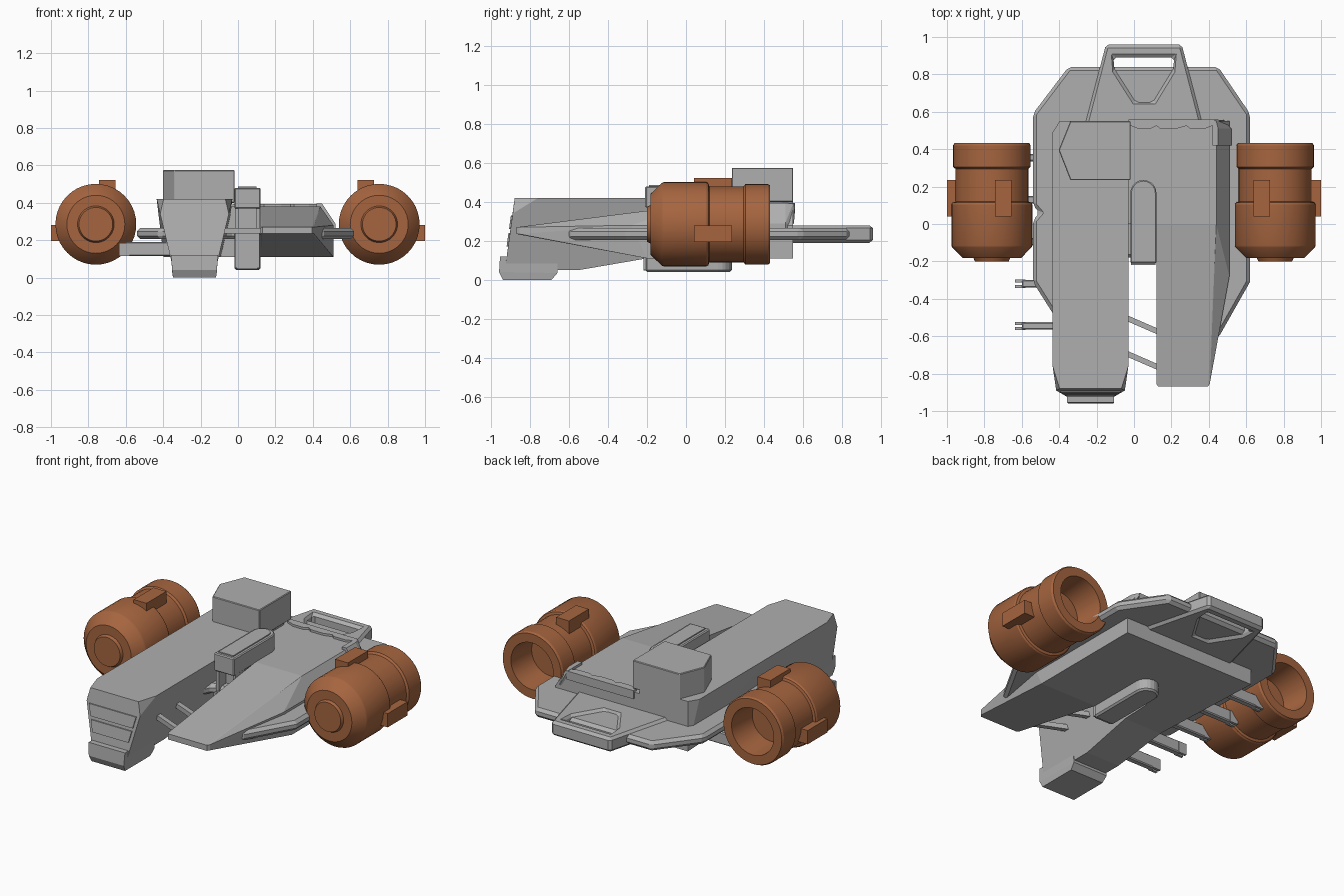
import bpy, bmesh, math
from mathutils import Vector

if "Cube" in bpy.data.objects:
    bpy.data.objects.remove(bpy.data.objects["Cube"])


def material(name, rgb):
    m = bpy.data.materials.new(name)
    m.diffuse_color = (*rgb, 1)
    m.use_nodes = True
    m.node_tree.nodes["Principled BSDF"].inputs["Base Color"].default_value = m.diffuse_color
    return m


GREY = material("hull grey", (0.43, 0.43, 0.43))
COPPER = material("engine copper", (0.38, 0.13, 0.05))


def finish(name, bm, mat, bevel=0.0):
    bmesh.ops.recalc_face_normals(bm, faces=bm.faces)
    me = bpy.data.meshes.new(name)
    bm.to_mesh(me)
    bm.free()
    me.materials.append(mat)
    ob = bpy.data.objects.new(name, me)
    bpy.context.collection.objects.link(ob)
    if bevel:
        b = ob.modifiers.new("edge", "BEVEL")
        b.width = bevel
        b.segments = 1
        b.limit_method = "ANGLE"
    return ob


def hull(name, pts, mat=GREY, bevel=0.0):
    bm = bmesh.new()
    for p in pts:
        bm.verts.new(p)
    r = bmesh.ops.convex_hull(bm, input=bm.verts[:])
    junk = [g for g in r["geom_interior"] + r["geom_unused"] if isinstance(g, bmesh.types.BMVert)]
    bmesh.ops.delete(bm, geom=list(set(junk)), context="VERTS")
    bmesh.ops.dissolve_limit(bm, angle_limit=0.02, verts=bm.verts[:], edges=bm.edges[:])
    return finish(name, bm, mat, bevel)


def box(name, x, y, z, mat=GREY, bevel=0.0):
    return hull(name, [(a, b, c) for a in x for b in y for c in z], mat, bevel)


def prism(name, outline, z0, z1, bevel=0.0):
    bm = bmesh.new()
    f = bm.faces.new([bm.verts.new((x, y, z0)) for x, y in outline])
    g = bmesh.ops.extrude_face_region(bm, geom=[f])
    top = [v for v in g["geom"] if isinstance(v, bmesh.types.BMVert)]
    bmesh.ops.translate(bm, verts=top, vec=(0, 0, z1 - z0))
    return finish(name, bm, GREY, bevel)


# Fuselage: tapered sections, split where the belly changes slope
CX = -0.2325


def side(z):
    return 0.115 + 0.0875 * (z - 0.05) / 0.37


def section(y, zs):
    return [(CX + s * side(z), y, z) for s in (-1, 1) for z in zs]


nose = [(CX + s * 0.2025, -0.76, 0.42) for s in (-1, 1)]
nose += [(CX + s * 0.165, -0.88, 0.42) for s in (-1, 1)]
nose += section(-0.89, [0.34]) + section(-0.93, [0.05]) + section(-0.55, [0.05])
nose += section(-0.2, [0.11, 0.42])
hull("fuselage_front", nose)
rear = section(-0.2, [0.11, 0.42]) + section(0.49, [0.11, 0.42])
rear += [(CX + s * 0.165, 0.55, z) for s in (-1, 1) for z in (0.11, 0.42)]
hull("fuselage_rear", rear)

# Chin block and nose panels
hull("chin", [(CX + s * w, y, z) for s in (-1, 1) for w, y, z in (
    (0.115, -0.94, 0.0), (0.12, -0.96, 0.04), (0.125, -0.955, 0.12),
    (0.115, -0.69, 0.0), (0.12, -0.66, 0.035), (0.125, -0.66, 0.12))])
for i, z in enumerate((0.17, 0.26)):
    yf = -0.93 + (z - 0.05) * 0.138
    hull(f"nose_panel_{i}", [(CX + s * (side(z + h) - 0.02), yf + h * 0.138 + d, z + h)
                             for s in (-1, 1) for h in (0, 0.07) for d in (-0.008, 0.01)])

# Cabin on the rear of the fuselage
prism("cabin", [(-0.34, 0.235), (-0.018, 0.235), (-0.018, 0.55), (-0.34, 0.55), (-0.403, 0.395)],
      0.40, 0.575, 0.004)

# Right hull: rear block with sloped shoulder, and forward prong
hull("right_block", [(x, y, z) for y in (0.0, 0.55) for x, z in (
    (-0.15, 0.11), (0.51, 0.11), (0.51, 0.28), (0.44, 0.38), (-0.15, 0.38))])
tip = [(x, y, z) for x, y in ((0.13, -0.87), (0.395, -0.87), (0.12, -0.855), (0.405, -0.855))
       for z in (0.235, 0.27)]
root = [(0.12, 0, 0.38), (0.44, 0, 0.38), (0.51, 0, 0.28), (0.51, -0.28, 0.28),
        (0.12, 0, 0.11), (0.51, 0, 0.11), (0.12, -0.2, 0.11), (0.51, -0.2, 0.11)]
hull("right_prong", tip + root)
hull("block_corner_guard", [(x, y, z) for y in (0.42, 0.51) for x, z in (
    (0.42, 0.395), (0.45, 0.395), (0.52, 0.29), (0.52, 0.25), (0.42, 0.25))]
    + [(0.42, 0.56, 0.395), (0.44, 0.55, 0.39), (0.48, 0.555, 0.29)])
prism("block_rear_lip", [(-0.03, 0.56), (0.43, 0.56), (0.43, 0.53), (0.38, 0.51), (0.30, 0.51),
                         (0.28, 0.525), (0.23, 0.51), (0.14, 0.51), (0.12, 0.525), (0.09, 0.51),
                         (0.02, 0.51), (-0.03, 0.53)], 0.34, 0.393)

# Wing plate with a small notch on the left and a gap between the prongs
prism("wing_plate", [(-0.35, 0.84), (0.45, 0.84), (0.62, 0.59), (0.62, -0.31), (0.45, -0.61),
                     (0.36, -0.62), (0.14, -0.18), (-0.05, -0.18), (-0.20, -0.5), (-0.42, -0.5),
                     (-0.54, -0.31), (-0.54, 0.02), (-0.505, 0.06), (-0.54, 0.10), (-0.54, 0.59)],
      0.205, 0.265, 0.018)

# Tail frame: ring between an outer outline and a keyhole opening
outer = [(-0.27, 0.5), (-0.15, 0.96), (0.255, 0.96), (0.375, 0.5)]
inner = [(-0.11, 0.89), (0.215, 0.89), (0.21, 0.83), (0.10, 0.65), (0.01, 0.65), (-0.105, 0.83)]
bm = bmesh.new()
o = [[bm.verts.new((x, y, z)) for x, y in outer] for z in (0.19, 0.28)]
n = [[bm.verts.new((x, y, z)) for x, y in inner] for z in (0.19, 0.28)]
for k in (0, 1):
    a, b = o[k], n[k]
    for f in ((a[1], a[2], b[1], b[0]), (a[2], a[3], b[3], b[2], b[1]),
              (a[3], a[0], b[4], b[3]), (a[0], a[1], b[0], b[5], b[4])):
        bm.faces.new(f)
for loop in (o, n):
    c = len(loop[0])
    for i in range(c):
        j = (i + 1) % c
        bm.faces.new((loop[0][i], loop[0][j], loop[1][j], loop[1][i]))
finish("tail_frame", bm, GREY, 0.015)


# Central fin: two round-ended pods joined by a core
def pill(r, front, back):
    arc = [(0.05 + r * math.cos(t), back - r + r * math.sin(t))
           for t in [math.pi * i / 10 for i in range(11)]]
    return arc + [(0.05 - r, front), (0.05 + r, front)]


prism("upper_pod", pill(0.07, -0.21, 0.235), 0.37, 0.48, 0.006)
prism("upper_pod_top", pill(0.05, -0.19, 0.21), 0.47, 0.487)
prism("lower_pod", pill(0.07, -0.21, 0.235), 0.04, 0.24, 0.01)
prism("fin_core", pill(0.06, -0.12, 0.2), 0.2, 0.4)
for s in (-1, 1):
    x = 0.05 + s * 0.057
    box("pod_post", (x - 0.01, x + 0.01), (-0.19, -0.1), (0.2, 0.4))
    box("pod_frame_side", (x - 0.008, x + 0.008), (-0.218, -0.2), (0.05, 0.24))
for z in (0.055, 0.23):
    box("pod_frame_bar", (-0.005, 0.105), (-0.218, -0.2), (z - 0.008, z + 0.008))

# Struts across the gap
for y in (-0.5, -0.69):
    hull("gap_strut", [(x, yy + d, z) for x, yy in ((-0.08, y + 0.015), (0.15, y - 0.085))
                       for d in (-0.016, 0.016) for z in (0.235, 0.265)])

# Row of docking pegs on the left side
for y in (-0.545, -0.32, -0.095, 0.13, 0.355):
    box("peg", (-0.60, -0.33), (y - 0.02, y + 0.02), (0.115, 0.19), bevel=0.006)
    for d in (-0.014, 0.014):
        box("peg_tip", (-0.635, -0.58), (y + d - 0.008, y + d + 0.008), (0.115, 0.185))


# Engines: turned profile with hollow exhaust, plus outer plates
def engine(name, cx, segs=40):
    prof = [(0, -0.2), (0.09, -0.2), (0.098, -0.183), (0.155, -0.183), (0.212, -0.125),
            (0.216, -0.115), (0.216, 0.105), (0.21, 0.115), (0.195, 0.12), (0.195, 0.295),
            (0.207, 0.305), (0.207, 0.42), (0.2, 0.432), (0.145, 0.432), (0.13, 0.25), (0, 0.25)]
    bm = bmesh.new()
    vs = [bm.verts.new((cx + r, y, 0.285)) for r, y in prof]
    es = [bm.edges.new(p) for p in zip(vs, vs[1:])]
    bmesh.ops.spin(bm, geom=vs + es, cent=(cx, 0, 0.285), axis=(0, 1, 0),
                   angle=math.tau, steps=segs)
    bmesh.ops.remove_doubles(bm, verts=bm.verts[:], dist=0.0005)
    ob = finish(name, bm, COPPER)
    bpy.ops.object.select_all(action="DESELECT")
    ob.select_set(True)
    bpy.context.view_layer.objects.active = ob
    bpy.ops.object.shade_smooth_by_angle(angle=math.radians(25))


for label, cx, s, px in (("left", -0.76, -1, -0.70), ("right", 0.755, 1, 0.683)):
    engine(label + "_engine", cx)
    box(label + "_engine_top_plate", (px - 0.044, px + 0.044), (0.04, 0.235), (0.43, 0.522), COPPER)
    xo = sorted((s * 1.0, s * 0.92))
    box(label + "_engine_side_plate", xo, (0.04, 0.235), (0.195, 0.28), COPPER)
